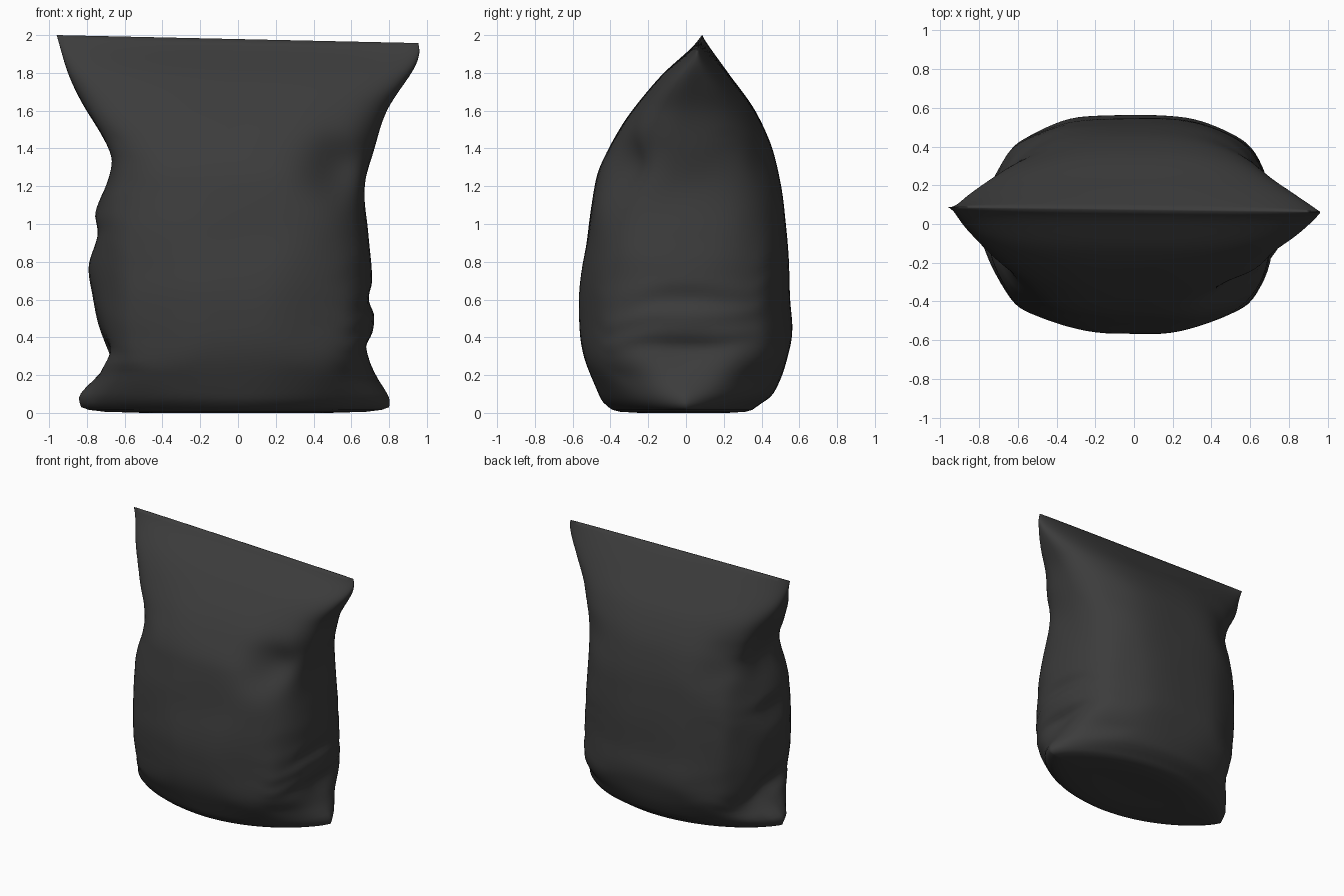
import bpy, bmesh, math
from mathutils import Vector, noise

if "Cube" in bpy.data.objects:
    bpy.data.objects.remove(bpy.data.objects["Cube"])

# Outline profiles as (height, offset), read bottom to top
LEFT = [(.03, .83), (.09, .84), (.2, .74), (.3, .66), (.44, .73), (.62, .77), (.78, .79), (.95, .74),
        (1.06, .755), (1.32, .66), (1.45, .71), (1.65, .83), (1.8, .9), (2, .96)]
RIGHT = [(.03, .8), (.08, .8), (.2, .73), (.34, .67), (.42, .71), (.52, .72), (.6, .69), (.7, .71),
         (.95, .69), (1.2, .67), (1.4, .72), (1.62, .79), (1.85, .93), (1.94, .96), (2, .955)]
FRONT = [(.03, -.41), (.07, -.45), (.3, -.54), (.55, -.565), (.9, -.53), (1.24, -.475), (1.42, -.4),
         (1.6, -.29), (1.8, -.13), (1.95, .03), (2, .07)]
BACK = [(.03, .37), (.1, .46), (.36, .555), (.6, .55), (1, .53), (1.35, .47), (1.6, .37), (1.8, .23),
        (1.95, .12), (2, .08)]
# Cross-section end shape: 1 is a pointed lens, small is a boxy pillow
POINT = [(.03, .75), (.15, .55), (.32, .35), (.6, .37), (1.1, .35), (1.35, .32), (1.6, .38), (1.8, .36), (2, .5)]


def sample(pts, z):
    """Smooth curve through the profile points."""
    z = min(max(z, pts[0][0]), pts[-1][0])
    slope = lambda i: ((pts[min(i + 1, len(pts) - 1)][1] - pts[max(i - 1, 0)][1]) /
                       (pts[min(i + 1, len(pts) - 1)][0] - pts[max(i - 1, 0)][0]))
    for i in range(len(pts) - 1):
        (a, p), (b, q) = pts[i], pts[i + 1]
        if z <= b:
            h, t = b - a, (z - a) / (b - a)
            return ((2*t**3 - 3*t*t + 1) * p + (t**3 - 2*t*t + t) * h * slope(i)
                    + (3*t*t - 2*t**3) * q + (t**3 - t*t) * h * slope(i + 1))
    return pts[-1][1]


def bump(x, z, cx, cz, rx, rz):
    return math.exp(-((x - cx) / rx) ** 2 - ((z - cz) / rz) ** 2)


def soft_min(a, b, r=.05):
    h = max(r - abs(a - b), 0) / r
    return min(a, b) - h * h * r / 4


SEG, ROWS = 96, 80


def ring(z):
    front, back, q = (sample(p, z) for p in (FRONT, BACK, POINT))
    p = 1.9 + 1.1 * min(1, z / .35)
    mid = .075 * (z / 2) ** 3
    fade = max(0, min(1, (1.8 - z) / .4, (z - .03) / .2))
    out = []
    for k in range(SEG):
        a = 2 * math.pi * k / SEG
        c, s = math.cos(a), math.sin(a)
        prof = max(0, 1 - abs(c) ** p) ** q
        y = mid + prof * ((back - mid) if s > 0 else (front - mid))
        # Side folds drift up and down and soften away from the seam line
        drift = fade * prof * .16 * noise.noise(Vector((c * 3, y * 3, z * 2.5)))
        table, zz = (RIGHT if c > 0 else LEFT), z + drift
        w = sample(table, zz)
        d = .13 * fade
        wide = (sample(table, zz - d) + w + sample(table, zz + d)) / 3
        x = abs(c) * (w + (wide - w) * min(1, prof * 1.3))
        # Chamfered corners of the stuffed body
        if z < 1.5:
            x = soft_min(x, .86 - .56 * abs(y)) if abs(y) > .1 else x
            y = math.copysign(soft_min(abs(y), (.73 - .5 * x) if s > 0 else (.66 - .38 * x)), y)
        x = math.copysign(x, c)
        # Dents under the top corners, deepest on the front right
        if s < 0:
            y += prof * (.14 * bump(x, z, .56, 1.3, .17, .17) + .02 * bump(x, z, -.6, 1.3, .13, .15))
        else:
            y -= prof * (.03 * bump(x, z, .58, 1.33, .15, .15) + .03 * bump(x, z, -.58, 1.3, .15, .15))
        # Creases, strongest on the side panels
        side = abs(c) ** 3
        n = noise.noise(Vector((x * 2.2, y * 3, z * 4)))
        y += .02 * n * fade * (1 if s > 0 else -1) * prof * (.4 + side)
        x -= math.copysign(1, c) * fade * side * abs(s) * .05 * n
        # The top seam slopes down to the right and twists slightly
        out.append((x, y - .012 * x * (z / 2) ** 4, z - .022 * (x + .96) * (z / 2) ** 4))
    return out


# Lofted bag body with a flattened base
bm = bmesh.new()
loops = []
base = ring(.03)
for f, z in ((.3, .006), (.6, 0), (.85, .006), (.95, .016)):
    loops.append([bm.verts.new((x * f, y * f, z)) for x, y, _ in base])
for i in range(ROWS + 1):
    loops.append([bm.verts.new(p) for p in ring(.03 + 1.97 * i / ROWS)])
for lo, hi in zip(loops, loops[1:]):
    for k in range(SEG):
        j = (k + 1) % SEG
        bm.faces.new((lo[k], lo[j], hi[j], hi[k]))
bm.faces.new(loops[0][::-1])
bm.faces.new(loops[-1])
bmesh.ops.recalc_face_normals(bm, faces=bm.faces)
mesh = bpy.data.meshes.new("bag")
bm.to_mesh(mesh)
bm.free()
bag = bpy.data.objects.new("bag", mesh)
bpy.context.collection.objects.link(bag)

# Dark foil colour
mat = bpy.data.materials.new("dark_grey")
mat.diffuse_color = (.045, .045, .045, 1)
mat.use_nodes = True
mat.node_tree.nodes["Principled BSDF"].inputs["Base Color"].default_value = mat.diffuse_color
mesh.materials.append(mat)

bpy.context.view_layer.objects.active = bag
bag.select_set(True)
bpy.ops.object.shade_smooth_by_angle(angle=math.radians(70))
